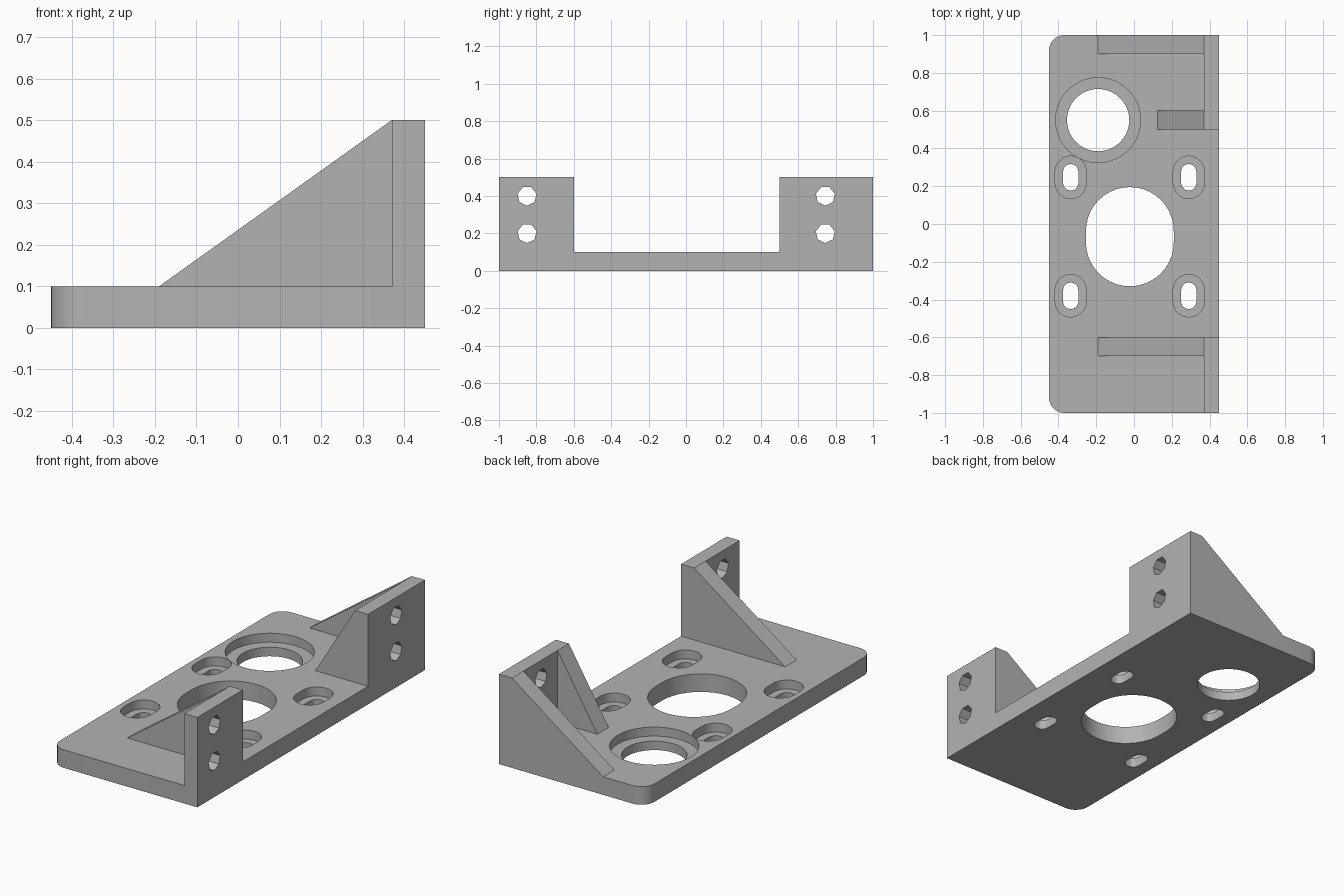
import bpy
import bmesh
from math import pi, cos, sin
from mathutils import Vector

cube = bpy.data.objects.get("Cube")
if cube:
    bpy.data.objects.remove(cube, do_unlink=True)

grey = bpy.data.materials.new("plain grey")
grey.use_nodes = True
colour = (0.45, 0.45, 0.45, 1)
grey.diffuse_color = colour
grey.node_tree.nodes["Principled BSDF"].inputs["Base Color"].default_value = colour

THICK, TOP, WALL_X, EDGE_X = 0.1, 0.5, 0.37, 0.45


def prism(name, outline, offset):
    """Extrude a closed outline along an offset vector."""
    bm = bmesh.new()
    face = bm.faces.new([bm.verts.new(p) for p in outline])
    ext = bmesh.ops.extrude_face_region(bm, geom=[face])
    moved = [v for v in ext["geom"] if isinstance(v, bmesh.types.BMVert)]
    bmesh.ops.translate(bm, verts=moved, vec=Vector(offset))
    bmesh.ops.recalc_face_normals(bm, faces=bm.faces)
    mesh = bpy.data.meshes.new(name)
    bm.to_mesh(mesh)
    bm.free()
    mesh.materials.append(grey)
    obj = bpy.data.objects.new(name, mesh)
    bpy.context.collection.objects.link(obj)
    return obj


def combine(target, tool, operation):
    """Apply a boolean and discard the tool."""
    mod = target.modifiers.new("combine", 'BOOLEAN')
    mod.operation, mod.solver, mod.object = operation, 'EXACT', tool
    bpy.context.view_layer.objects.active = target
    bpy.ops.object.modifier_apply(modifier=mod.name)
    bpy.data.objects.remove(tool, do_unlink=True)


def slot_cut(x, y, radius, stretch, z_from, steps):
    """Cut a vertical slot, stretched along y, from a height upward."""
    outline = []
    for end in (0, 1):
        for i in range(steps + 1):
            if not stretch and i == steps:
                continue
            a = pi * (end + i / steps)
            dy = stretch if end == 0 else -stretch
            outline.append((x + radius * cos(a), y + dy + radius * sin(a), z_from))
    cutter = prism("slot_cutter", outline, (0, 0, 0.2 - z_from))
    combine(bracket, cutter, 'DIFFERENCE')


# Base plate with two rounded corners
R = 0.08
outline = [(EDGE_X, -1, 0), (EDGE_X, 1, 0)]
for side in (1, -1):
    arc = [(R - EDGE_X - R * sin(t * pi / 16), side * (1 - R + R * cos(t * pi / 16)), 0)
           for t in range(9)]
    outline += arc if side == 1 else arc[::-1]
bracket = prism("mounting_bracket", outline, (0, 0, THICK))

# Upright walls
for y0, y1 in ((-1, -0.6), (0.5, 1)):
    wall = prism("wall", [(WALL_X, y0, 0), (EDGE_X, y0, 0),
                          (EDGE_X, y0, TOP), (WALL_X, y0, TOP)], (0, y1 - y0, 0))
    combine(bracket, wall, 'UNION')

# Triangular gussets, rooted in the plate and wall
for toe, y0 in ((-0.19, 0.9), (-0.19, -0.7), (0.125, 0.5)):
    gusset = prism("gusset", [(toe, y0, THICK), (toe, y0, 0.05), (0.41, y0, 0.05),
                              (0.41, y0, TOP), (WALL_X, y0, TOP)], (0, 0.1, 0))
    combine(bracket, gusset, 'UNION')

# Central opening and counterbored round hole
slot_cut(-0.022, -0.067, 0.2325, 0.03, -0.1, 20)
slot_cut(-0.19, 0.55, 0.165, 0, -0.1, 20)
slot_cut(-0.19, 0.55, 0.225, 0, 0.05, 20)

# Four counterbored slots
for x in (-0.335, 0.29):
    for y in (0.247, -0.38):
        slot_cut(x, y, 0.041, 0.03, -0.1, 6)
        slot_cut(x, y, 0.083, 0.03, 0.05, 10)

# Seven-sided bolt holes through the walls
for y in (-0.85, 0.745):
    for z in (0.2, 0.4):
        ring = [(0.3, y + 0.052 * sin(i * 2 * pi / 7), z - 0.052 * cos(i * 2 * pi / 7))
                for i in range(7)]
        combine(bracket, prism("bolt_cutter", ring, (0.3, 0, 0)), 'DIFFERENCE')

# Smooth the curved walls only
bpy.ops.object.select_all(action='DESELECT')
bracket.select_set(True)
bpy.context.view_layer.objects.active = bracket
bpy.ops.object.shade_smooth_by_angle(angle=pi / 6)
